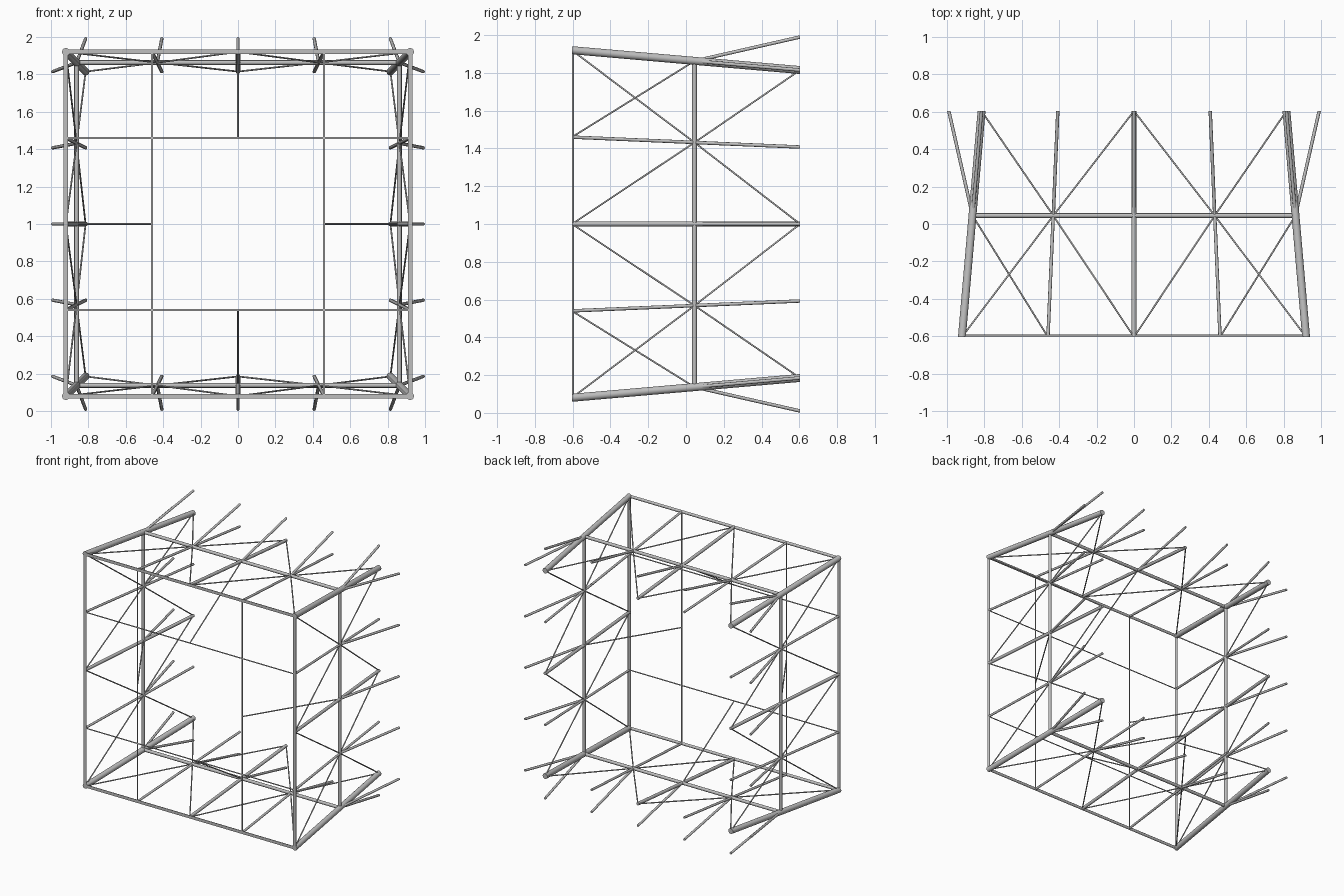
import bpy, bmesh, math
from mathutils import Vector, Matrix

cube = bpy.data.objects.get("Cube")
if cube:
    bpy.data.objects.remove(cube, do_unlink=True)

steel = bpy.data.materials.new("grey_steel")
steel.use_nodes = True
colour = (0.52, 0.52, 0.52, 1)
steel.diffuse_color = colour
steel.node_tree.nodes["Principled BSDF"].inputs["Base Color"].default_value = colour

FRONT, MID, BACK = -0.604, 0.045, 0.604    # depth of the three stations
HF, HM, HB, HO = 0.92, 0.863, 0.815, 0.99  # distance of each station from the axis
CENTRE = Vector((0, 0, 1))


def add_rod(bm, a, b, radius, turn):
    """Round bar from a to b, run past the end planes so they can trim it."""
    a, b = Vector(a), Vector(b)
    axis = (b - a).normalized()
    if abs(axis.y) > 0.01:
        if abs(a.y) > 0.59:
            a -= axis * 0.05
        if abs(b.y) > 0.59:
            b += axis * 0.05
    place = (Matrix.Translation(CENTRE) @ turn @ Matrix.Translation((a + b) / 2)
             @ axis.to_track_quat('Z', 'Y').to_matrix().to_4x4())
    bmesh.ops.create_cone(bm, cap_ends=True, segments=12, radius1=radius,
                          radius2=radius, depth=(b - a).length, matrix=place)


def build(name, radius, rods):
    """Repeat the rods of one side on all four sides and trim them flat."""
    bm = bmesh.new()
    for k in range(4):
        turn = Matrix.Rotation(k * math.pi / 2, 4, 'Y')
        for a, b in rods:
            add_rod(bm, a, b, radius, turn)
    for y, side in ((FRONT, -1), (BACK, 1)):
        bmesh.ops.bisect_plane(bm, geom=bm.verts[:] + bm.edges[:] + bm.faces[:],
                               dist=1e-5, plane_co=(0, y, 0),
                               plane_no=(0, side, 0), clear_outer=True)
        rim = [e for e in bm.edges if e.is_boundary]
        if rim:
            bmesh.ops.edgeloop_fill(bm, edges=rim)
    bmesh.ops.recalc_face_normals(bm, faces=bm.faces[:])
    mesh = bpy.data.meshes.new(name)
    bm.to_mesh(mesh)
    bm.free()
    mesh.materials.append(steel)
    ob = bpy.data.objects.new(name, mesh)
    bpy.context.collection.objects.link(ob)
    bpy.ops.object.select_all(action='DESELECT')
    ob.select_set(True)
    bpy.context.view_layer.objects.active = ob
    bpy.ops.object.shade_smooth_by_angle(angle=math.radians(40))


# Points on the top side, given as (along, depth, outward)
node = HM / 2
front_mid, back_mid = (0, FRONT, HF), (0, BACK, HB)

# Main frame
build("corner_posts", 0.021, [((HF, FRONT, HF), (HB, BACK, HB))])
build("front_frame", 0.012, [((-HF, FRONT, HF), (HF, FRONT, HF))])
build("middle_frame", 0.0125, [((-HM, MID, HM), (HM, MID, HM))])
build("centre_rails", 0.0125, [(front_mid, back_mid)])
build("front_cross_wires", 0.0045, [((-HF, FRONT, HF / 2), (HF, FRONT, HF / 2))])

# Rails through the quarter points, and rods flaring out behind the middle frame
build("quarter_rails", 0.009,
      [((s * HF / 2, FRONT, HF), (s * HB / 2, BACK, HB)) for s in (-1, 1)])
build("flared_rods", 0.009,
      [((s * HM / 2, MID, HM), (s * HB / 2, BACK, HO)) for s in range(-2, 3)])

# Thin diagonal bracing in each side panel
braces = []
for s in (-1, 1):
    hub = (s * node, MID, HM)
    for end in ((s * HF, FRONT, HF), front_mid, back_mid, (s * HB, BACK, HB)):
        braces.append((hub, end))
build("panel_braces", 0.0045, braces)

# Inner struts from the front wires to the middle frame
build("inner_struts", 0.0045, [((0, FRONT, HF / 2), (0, MID, HM))])
